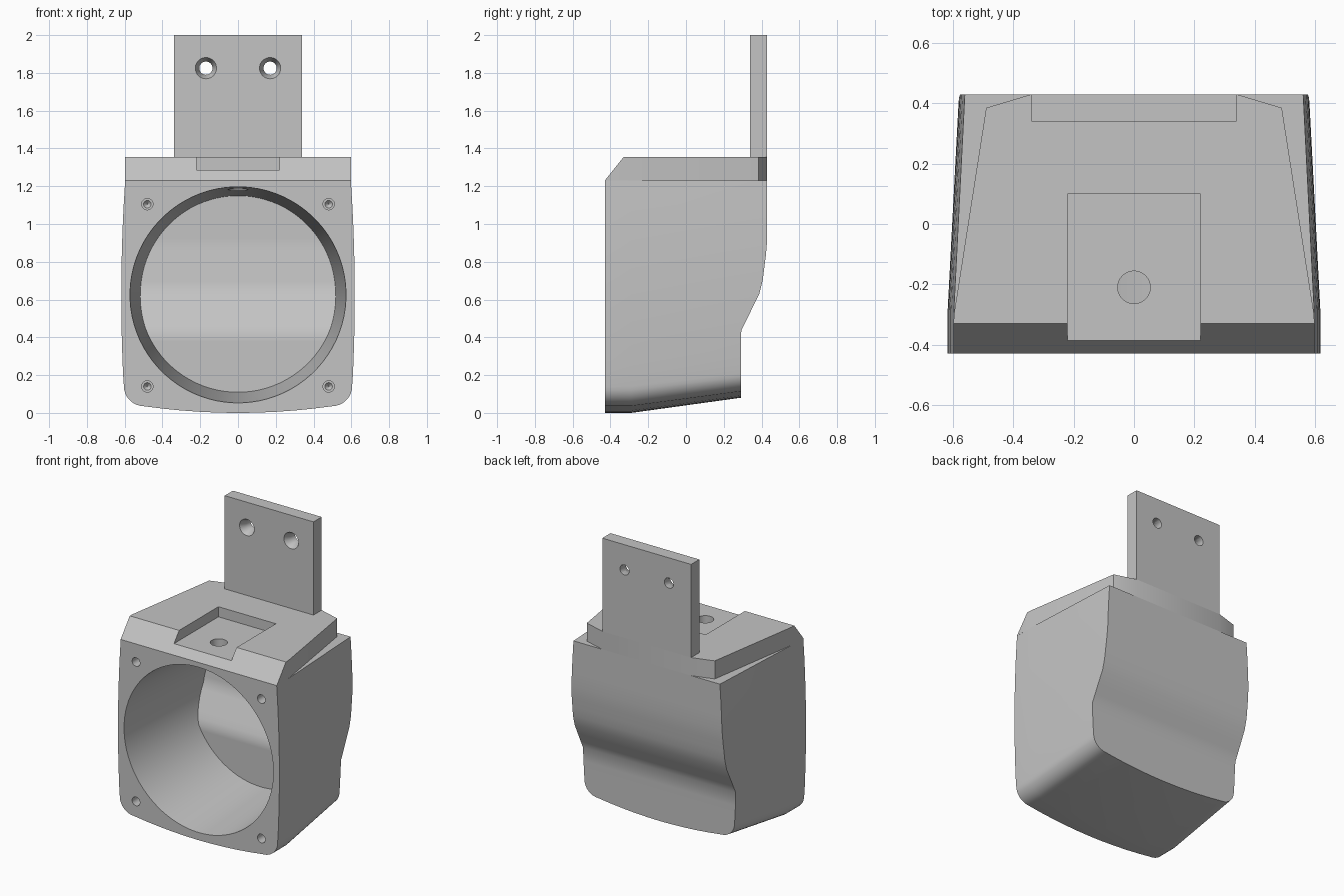
import bpy, bmesh
from math import sin, cos, pi
from mathutils import Matrix, Vector

cube = bpy.data.objects.get("Cube")
if cube:
    bpy.data.objects.remove(cube, do_unlink=True)

grey = bpy.data.materials.new("plain_grey")
grey.use_nodes = True
COLOUR = (0.55, 0.55, 0.55, 1)
grey.diffuse_color = COLOUR
grey.node_tree.nodes["Principled BSDF"].inputs["Base Color"].default_value = COLOUR

FRONT, BEND, TOP, CAP_TOP = -0.43, -0.29, 1.23, 1.355


def finish(name, bm):
    bmesh.ops.recalc_face_normals(bm, faces=bm.faces)
    mesh = bpy.data.meshes.new(name)
    bm.to_mesh(mesh)
    bm.free()
    mesh.materials.append(grey)
    obj = bpy.data.objects.new(name, mesh)
    bpy.context.collection.objects.link(obj)
    return obj


def loft(name, rings):
    """Skin mirrored half-rings; the last end is closed with level strips."""
    bm = bmesh.new()
    loops = []
    for half in rings:
        right = [bm.verts.new(p) for p in half]
        left = [bm.verts.new((-x, y, z)) for x, y, z in half]
        loops.append(right + left[::-1])
    n = len(loops[0])
    for a, b in zip(loops, loops[1:]):
        for i in range(n):
            j = (i + 1) % n
            bm.faces.new((a[i], a[j], b[j], b[i]))
    bm.faces.new(loops[0])
    end = loops[-1]
    for i in range(n // 2 - 1):
        bm.faces.new((end[i], end[i + 1], end[n - 2 - i], end[n - 1 - i]))
    return finish(name, bm)


def box(name, lo, hi):
    bm = bmesh.new()
    bmesh.ops.create_cube(bm, size=1)
    lo, hi = Vector(lo), Vector(hi)
    for v in bm.verts:
        v.co = (lo + hi) / 2 + v.co * (hi - lo)
    return finish(name, bm)


def rod(start, end, r1, r2):
    """Round cutter from start to end."""
    start, end = Vector(start), Vector(end)
    d = end - start
    place = Matrix.Translation((start + end) / 2) @ d.to_track_quat('Z', 'Y').to_matrix().to_4x4()
    bm = bmesh.new()
    bmesh.ops.create_cone(bm, cap_ends=True, segments=32, radius1=r1,
                          radius2=r2, depth=d.length, matrix=place)
    return finish("cutter", bm)


def cut(obj, cutter):
    cutter.hide_render = True
    mod = obj.modifiers.new("cut", 'BOOLEAN')
    mod.operation, mod.solver, mod.object = 'DIFFERENCE', 'EXACT', cutter
    bpy.context.view_layer.objects.active = obj
    bpy.ops.object.modifier_apply(modifier=mod.name)
    bpy.data.objects.remove(cutter, do_unlink=True)


def back(z):
    """Depth of the rear wall at a given height."""
    steps = [(0.43, 0.29), (0.655, 0.40), (0.89, 0.43)]
    if z <= steps[0][0]:
        return steps[0][1]
    for (z0, y0), (z1, y1) in zip(steps, steps[1:]):
        if z <= z1:
            return y0 + (y1 - y0) * (z - z0) / (z1 - z0)
    return steps[-1][1]


# Housing outline: bowed sides, rounded lower corners, bowed bottom
levels = [TOP, 1.1, 1.0, 0.89, 0.8, 0.72, 0.655, 0.58, 0.5, 0.43, 0.38, 0.28, 0.2]
outline = [(0.618 - 0.02 * ((z - 0.62) / 0.6) ** 2, z) for z in levels]
outline += [(0.495 + 0.109 * cos(a * pi / 16), 0.14 - 0.105 * sin(a * pi / 16)) for a in range(9)]
outline += [(x, 0.035 * (x / 0.495) ** 2) for x in (0.4, 0.3, 0.2, 0.1, 0.02)]


def taper(x, z, y):
    t = max(0, y - BEND)
    return (x * (1 - 0.085 * t), y, z + 0.138 * t * (1 - z / TOP))


def rear_point(x, z):
    y = back(z)
    for _ in range(8):
        y = back(taper(x, z, y)[2])
    return taper(x, z, y)


housing = loft("housing", [[taper(x, z, FRONT) for x, z in outline],
                           [taper(x, z, BEND) for x, z in outline],
                           [rear_point(x, z) for x, z in outline]])


# Tapered bore ending at an even rear wall
def bore_point(a, y):
    r = 0.572 - 0.07 * (y - FRONT)
    return (r * sin(a), y, 0.625 + 0.0125 * (y - FRONT) + r * cos(a))


angles = [(i + 0.5) * pi / 40 for i in range(40)]
cut(housing, loft("bore_cutter", [
    [bore_point(a, -0.5) for a in angles],
    [bore_point(a, back(0.635 + 0.52 * cos(a)) - 0.04) for a in angles]]))

# Blind screw holes in the front corners
for x in (-0.48, 0.48):
    for z in (0.14, 1.105):
        cut(housing, rod((x, -0.5, z), (x, -0.25, z), 0.03, 0.03))
        cut(housing, rod((x, -0.26, z), (x, -0.23, z), 0.029, 0.002))

# Top cap: tapered plan with a sloped front edge
plan = [(0.598, FRONT), (0.597, -0.30), (0.49, 0.385), (0.34, 0.43)]
bm = bmesh.new()
sides = plan + [(-x, y) for x, y in reversed(plan)]
low = [bm.verts.new((x, y, TOP)) for x, y in sides]
high = [bm.verts.new((x, max(y, -0.33), CAP_TOP)) for x, y in sides]
bm.faces.new(low)
bm.faces.new(high)
for i in range(len(sides)):
    j = (i + 1) % len(sides)
    bm.faces.new((low[i], low[j], high[j], high[i]))
cap = finish("top_cap", bm)

# Recess and hole through the cap into the bore
cut(cap, box("recess_cutter", (-0.22, -0.6, 1.285), (0.22, 0.10, 1.5)))
for part in (cap, housing):
    cut(part, rod((0, -0.21, 1.0), (0, -0.21, 1.45), 0.054, 0.054))

# Upright mounting plate with countersunk holes
plate = box("mounting_plate", (-0.34, 0.34, CAP_TOP), (0.34, 0.43, 2.0))
for x in (-0.17, 0.17):
    cut(plate, rod((x, 0.2, 1.825), (x, 0.6, 1.825), 0.035, 0.035))
    cut(plate, rod((x, 0.33, 1.825), (x, 0.385, 1.825), 0.061, 0.035))

# Smooth curved walls, keep real edges sharp
for obj in (housing, cap, plate):
    bpy.ops.object.select_all(action='DESELECT')
    obj.select_set(True)
    bpy.context.view_layer.objects.active = obj
    bpy.ops.object.shade_smooth_by_angle(angle=pi / 6)
